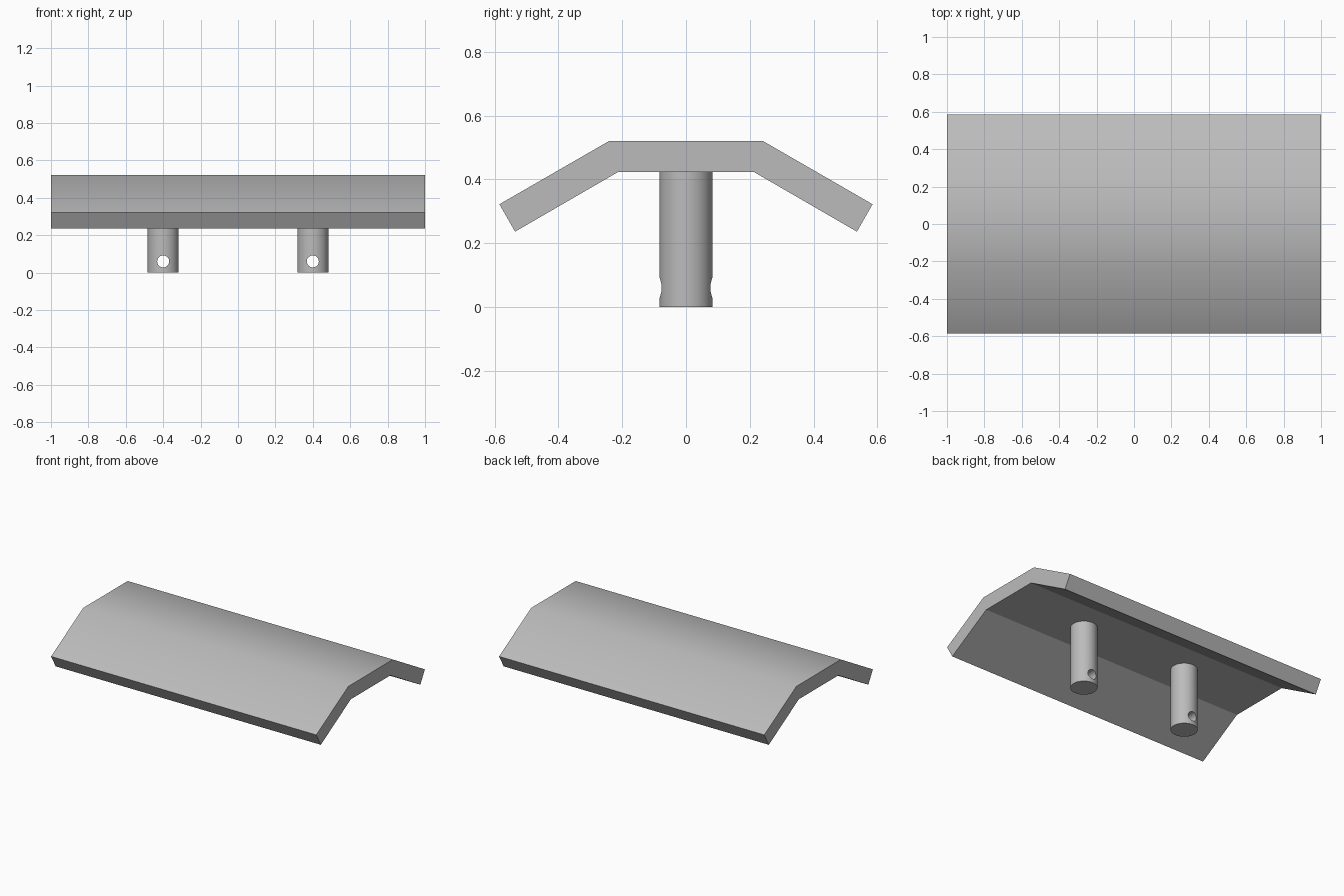
import bpy, bmesh, math
from mathutils import Matrix

cube = bpy.data.objects.get("Cube")
if cube:
    bpy.data.objects.remove(cube, do_unlink=True)

grey = bpy.data.materials.new("plain grey")
grey.use_nodes = True
colour = (0.5, 0.5, 0.5, 1)
grey.diffuse_color = colour
grey.node_tree.nodes["Principled BSDF"].inputs["Base Color"].default_value = colour


def make_object(name, bm):
    bmesh.ops.recalc_face_normals(bm, faces=bm.faces)
    mesh = bpy.data.meshes.new(name)
    bm.to_mesh(mesh)
    bm.free()
    mesh.materials.append(grey)
    obj = bpy.data.objects.new(name, mesh)
    bpy.context.collection.objects.link(obj)
    return obj


def activate(obj):
    bpy.ops.object.select_all(action='DESELECT')
    obj.select_set(True)
    bpy.context.view_layer.objects.active = obj


def smooth(obj, angle):
    activate(obj)
    bpy.ops.object.shade_smooth_by_angle(angle=math.radians(angle))


def cylinder(name, radius, depth, matrix, sides):
    bm = bmesh.new()
    bmesh.ops.create_cone(bm, cap_ends=True, segments=sides, radius1=radius,
                          radius2=radius, depth=depth, matrix=matrix)
    return make_object(name, bm)


# Bent top plate: half profile mirrored, then extruded along x
outer = [(0.585, 0.322), (0.24, 0.521)]
inner = [(0.213, 0.423), (0.536, 0.236)]
profile = (outer + [(-y, z) for y, z in reversed(outer)]
           + [(-y, z) for y, z in reversed(inner)] + inner)
bm = bmesh.new()
face = bm.faces.new([bm.verts.new((-1, y, z)) for y, z in profile])
grown = bmesh.ops.extrude_face_region(bm, geom=[face])["geom"]
bmesh.ops.translate(bm, vec=(2, 0, 0),
                    verts=[v for v in grown if isinstance(v, bmesh.types.BMVert)])
plate = make_object("bent_plate", bm)
smooth(plate, 35)

# Keep the bends crisp underneath and soft on top
for edge in plate.data.edges:
    a, b = (plate.data.vertices[i].co for i in edge.vertices)
    if abs(a.x - b.x) > 1 and a.z < 0.5:
        edge.use_edge_sharp = True

# Two round pegs, each with a cross hole near its foot
for side, x in (("right", -0.4), ("left", 0.4)):
    peg = cylinder(side + "_peg", 0.083, 0.424, Matrix.Translation((x, 0, 0.212)), 64)
    drill = cylinder("drill", 0.032, 0.4,
                     Matrix.Translation((x, 0, 0.06)) @ Matrix.Rotation(math.pi / 2, 4, 'X'), 32)
    drill.hide_render = True
    cut = peg.modifiers.new("cross hole", 'BOOLEAN')
    cut.operation = 'DIFFERENCE'
    cut.solver = 'EXACT'
    cut.object = drill
    activate(peg)
    bpy.ops.object.modifier_apply(modifier=cut.name)
    bpy.data.objects.remove(drill, do_unlink=True)
    smooth(peg, 30)
